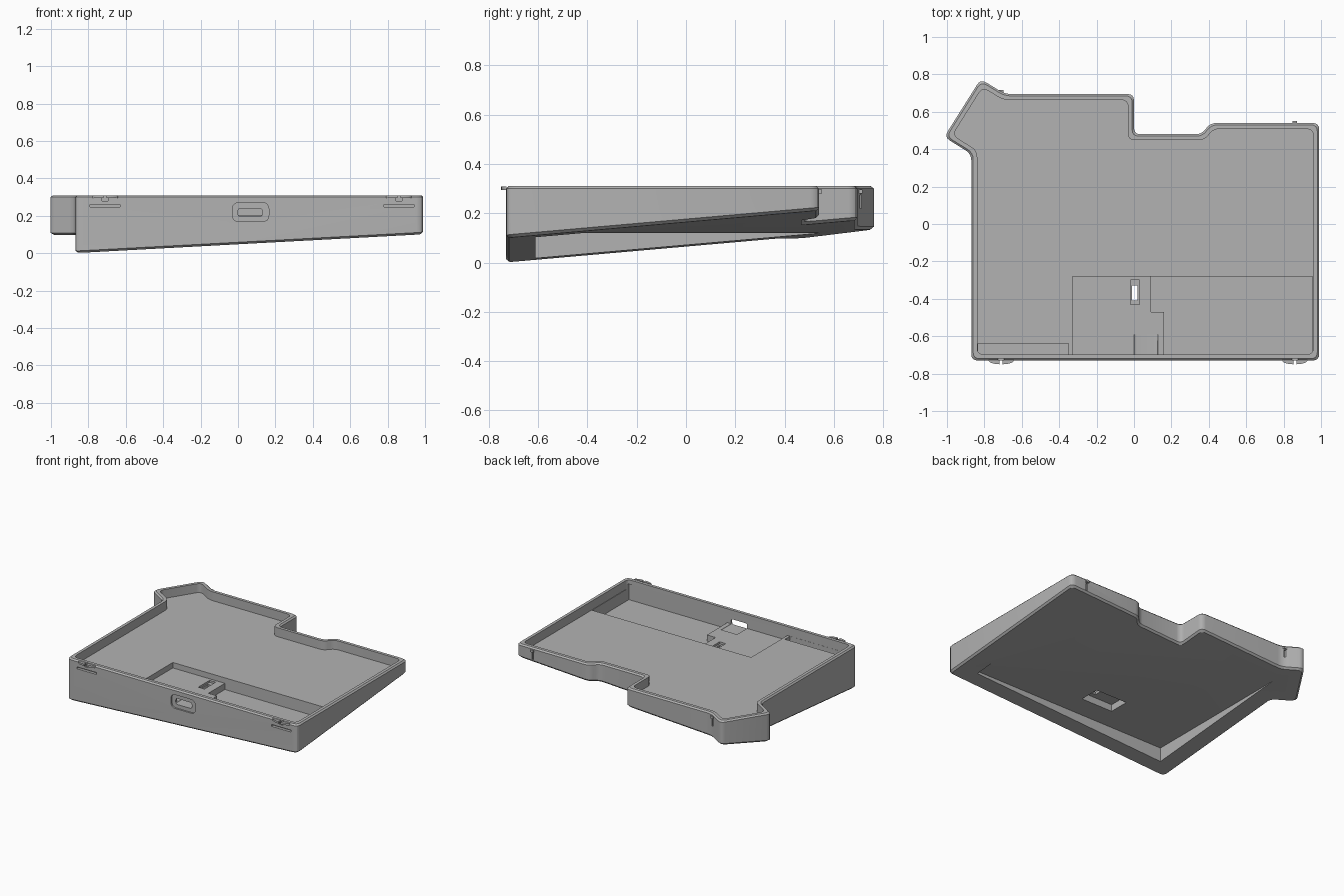
import bpy, bmesh, math
from mathutils import Vector

if "Cube" in bpy.data.objects:
    bpy.data.objects.remove(bpy.data.objects["Cube"], do_unlink=True)

grey = bpy.data.materials.new("warm_grey_plastic")
grey.use_nodes = True
COLOR = (0.45, 0.45, 0.45, 1)
grey.diffuse_color = COLOR
grey.node_tree.nodes["Principled BSDF"].inputs["Base Color"].default_value = COLOR

TOP = 0.31
FLOOR = 0.245

# Case outline, counter-clockwise, with sharp corners
OUTLINE = [Vector(p) for p in (
    (-0.87, -0.73), (0.99, -0.73), (0.99, 0.54), (0.41, 0.54), (0.36, 0.48),
    (0.0, 0.48), (0.0, 0.695), (-0.69, 0.695), (-0.82, 0.775),
    (-1.015, 0.465), (-0.87, 0.375))]


def inset(points, dist):
    """Mitred inward offset of a closed outline."""
    result = []
    for i, p in enumerate(points):
        a = (p - points[i - 1]).normalized()
        b = (points[(i + 1) % len(points)] - p).normalized()
        na, nb = Vector((-a.y, a.x)), Vector((-b.y, b.x))
        result.append(p + (na + nb) * dist / (1 + na.dot(nb)))
    return result


def rounded(points, size=0.035, steps=4):
    """Round every corner with a short quadratic curve."""
    result = []
    for i, p in enumerate(points):
        before = points[i - 1] - p
        after = points[(i + 1) % len(points)] - p
        t = min(size, 0.4 * before.length, 0.4 * after.length)
        a, b = p + before.normalized() * t, p + after.normalized() * t
        for k in range(steps + 1):
            f = k / steps
            result.append(a * (1 - f) ** 2 + p * 2 * f * (1 - f) + b * f * f)
    return result


def underside(x, y):
    """Height of the tilted base."""
    return 0.054 * (x + 0.87) + 0.088 * (y + 0.73)


def new_object(name, bm):
    bmesh.ops.recalc_face_normals(bm, faces=bm.faces)
    mesh = bpy.data.meshes.new(name)
    bm.to_mesh(mesh)
    bm.free()
    mesh.materials.append(grey)
    obj = bpy.data.objects.new(name, mesh)
    bpy.context.collection.objects.link(obj)
    return obj


def loft(name, rings):
    """Skin a stack of equal rings and cap both ends."""
    bm = bmesh.new()
    loops = [[bm.verts.new(v) for v in ring] for ring in rings]
    for low, high in zip(loops, loops[1:]):
        for i in range(len(low)):
            j = (i + 1) % len(low)
            bm.faces.new((low[i], low[j], high[j], high[i]))
    bm.faces.new(loops[0][::-1])
    bm.faces.new(loops[-1])
    return new_object(name, bm)


def outline_ring(dist, height):
    return [(p.x, p.y, height(p.x, p.y)) for p in rounded(inset(OUTLINE, dist))]


def prism(name, points, z0, z1):
    return loft(name, [[(x, y, z) for x, y in points] for z in (z0, z1)])


def box(name, x0, x1, y0, y1, z0, z1):
    return prism(name, [(x0, y0), (x1, y0), (x1, y1), (x0, y1)], z0, z1)


def cut(target, cutter):
    cutter.hide_render = True
    mod = target.modifiers.new("cut", 'BOOLEAN')
    mod.operation = 'DIFFERENCE'
    mod.solver = 'EXACT'
    mod.object = cutter
    bpy.context.view_layer.objects.active = target
    bpy.ops.object.modifier_apply(modifier=mod.name)
    bpy.data.objects.remove(cutter, do_unlink=True)


# Solid case with chamfered top and bottom edges
case = loft("case", [
    outline_ring(0.012, underside),
    outline_ring(0, lambda x, y: underside(x, y) + 0.012),
    outline_ring(0, lambda x, y: TOP - 0.01),
    outline_ring(0.01, lambda x, y: TOP)])

# Tray inside the rim
cut(case, loft("tray_cutter", [
    outline_ring(0.032, lambda x, y: FLOOR),
    outline_ring(0.032, lambda x, y: TOP + 0.1)]))

# Stepped electronics bay, its deep side wrapping around the raised board seat
cut(case, box("board_cutter", -0.33, 0.2, -0.705, -0.28, 0.205, 0.28))
cut(case, prism("battery_cutter", [
    (0.16, -0.705), (0.955, -0.705), (0.955, -0.28), (0.09, -0.28),
    (0.09, -0.47), (0.16, -0.47)], 0.16, 0.28))
cut(case, box("ledge_cutter", -0.835, -0.35, -0.697, -0.64, 0.21, 0.28))

# Hollow under the base and the switch pocket above it
cut(case, box("hollow_cutter", -0.74, 0.84, -0.61, 0.62, -0.2, 0.12))
cut(case, box("switch_cutter", -0.18, 0.075, -0.445, -0.295, 0.05, 0.17))
cut(case, box("switch_recess_cutter", -0.02, 0.03, -0.43, -0.30, 0.19, 0.25))
cut(case, box("switch_slot_cutter", -0.012, 0.018, -0.41, -0.33, 0.1, 0.25))


# Port in the front wall: rounded recess, then a smaller through opening
def front_opening(name, x0, x1, z0, z1, y0, y1, size):
    corners = [Vector(p) for p in ((x0, z0), (x1, z0), (x1, z1), (x0, z1))]
    shape = rounded(corners, size)
    return loft(name, [[(p.x, y, p.y) for p in shape] for y in (y0, y1)])


cut(case, front_opening("port_recess_cutter", -0.03, 0.165, 0.17, 0.27, -0.8, -0.718, 0.035))
cut(case, front_opening("port_cutter", 0.0, 0.13, 0.197, 0.24, -0.8, -0.59, 0.015))

# Latches on the front wall and nubs on the back wall
for side, x, back in (("left", 0.86, 0.54), ("right", -0.71, 0.695)):
    cut(case, box("groove_cutter", x - 0.08, x + 0.08, -0.8, -0.71, 0.248, 0.262))
    cut(case, box("stem_cutter", x - 0.016, x + 0.016, -0.8, -0.72, 0.28, 0.4))
    for sign in (-1, 1):
        arc = [(x + sign * 0.008, -0.728)]
        for k in range(9):
            a = math.radians(90 - 90 * k / 8)
            arc.append((x + sign * (0.008 + 0.06 * math.cos(a)),
                        -0.728 - 0.022 * math.sin(a)))
        prism(side + "_latch_tab", arc[::sign], 0.295, 0.309)
    if side == "right":
        back = 0.705
    cut(case, box("back_groove_cutter", x - 0.006, x + 0.006,
                  back - 0.012, back + 0.05, 0.22, 0.275))
    box(side + "_back_nub", x - 0.012, x + 0.012, back - 0.01, back + 0.012, 0.28, 0.297)

# Smooth rounded corners, crisp edges elsewhere
bpy.ops.object.select_all(action='DESELECT')
case.select_set(True)
bpy.context.view_layer.objects.active = case
bpy.ops.object.shade_smooth_by_angle(angle=math.radians(28))
